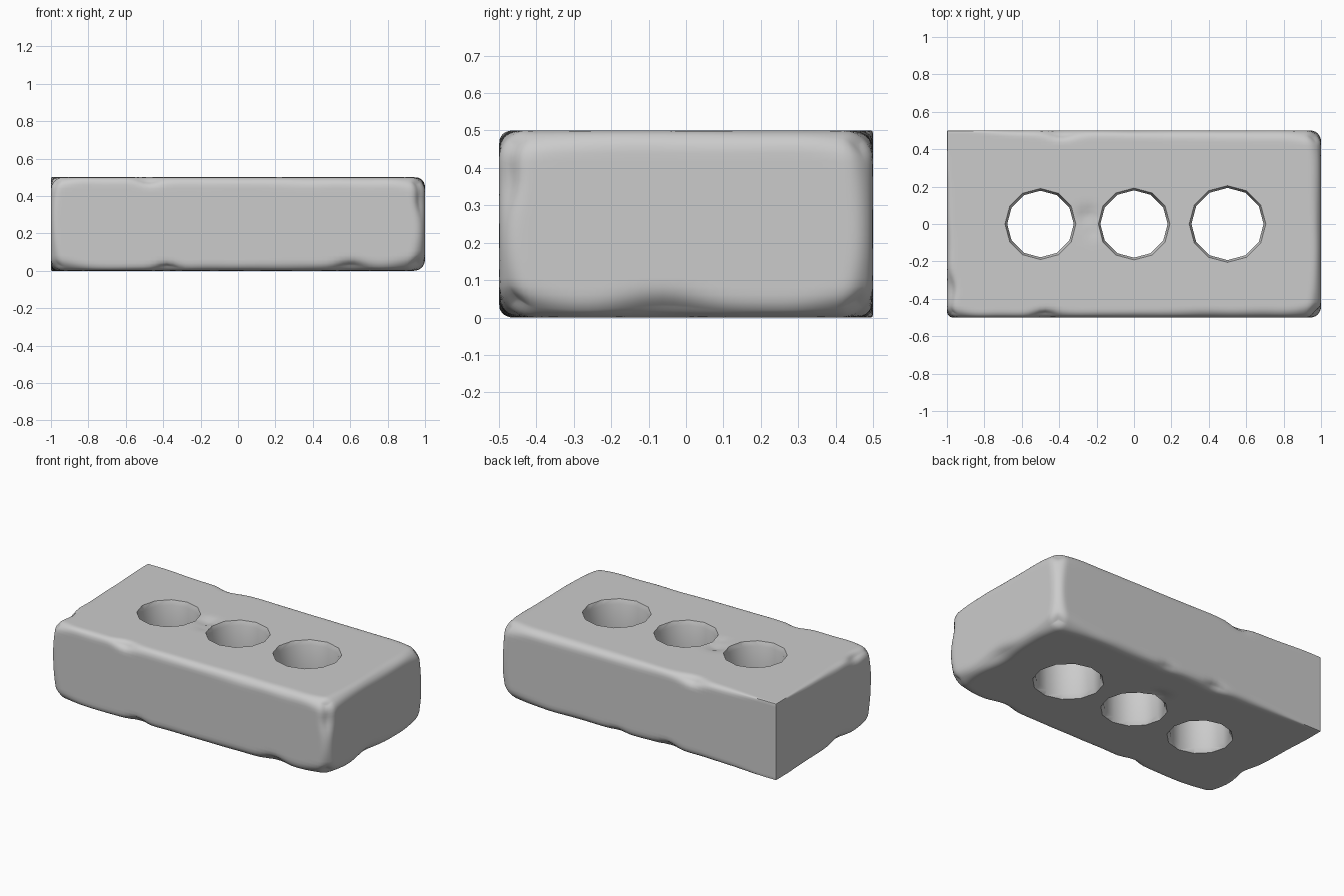
import bpy, bmesh, math
from mathutils import Vector, noise

if "Cube" in bpy.data.objects:
    bpy.data.objects.remove(bpy.data.objects["Cube"])

HALF = Vector((1.0, 0.5, 0.25))
COUNT = (76, 44, 22)

# Edge chips: x, y, z (centred), spread, extra edge radius
CHIPS = [
    (-0.48, -0.5, 0.25, 0.06, 0.05), (-0.39, 0.5, 0.25, 0.07, 0.05),
    (-0.38, -0.5, -0.25, 0.06, 0.06), (0.60, -0.5, -0.25, 0.08, 0.06),
    (-0.22, 0.5, -0.25, 0.06, 0.05), (0.15, 0.5, -0.25, 0.05, 0.03),
    (1.0, -0.05, -0.25, 0.12, 0.05), (-1.0, -0.17, -0.25, 0.09, 0.05),
    (-1.0, -0.34, 0.25, 0.07, 0.06), (1.0, -0.5, 0.12, 0.07, 0.05),
    (1.0, -0.5, 0.25, 0.10, 0.04), (1.0, -0.5, -0.25, 0.13, 0.06),
    (1.0, 0.5, -0.25, 0.14, 0.05), (1.0, 0.5, 0.25, 0.11, 0.04),
    (-1.0, -0.5, -0.25, 0.12, 0.05), (-1.0, -0.5, 0.25, 0.12, 0.04),
]
# Shallow dents in the faces beside the holes: centre, spread, depth
DENTS = [(-0.25, 0.04, 0.25, 0.045, 0.02), (-0.22, -0.04, 0.25, 0.03, 0.012),
         (0.0, 0.21, -0.25, 0.05, 0.02)]


def falloff(p, q, spread):
    return math.exp(-((p - Vector(q)).length / spread) ** 2)


def edge_radius(p):
    """Worn edge radius: rounder at the right, crisp at the back left corner."""
    r = 0.045 + 0.012 * p.x + 0.014 * noise.noise(p * 4.0)
    for c in CHIPS:
        r += c[4] * falloff(p, c[:3], c[3])
    crisp = math.exp(-(math.hypot(p.x + 1, p.y - 0.5) / 0.3) ** 2)
    return max(0.006, r * (1 - 0.9 * crisp))


def wear(p):
    r = edge_radius(p)
    core = Vector([max(-h + r, min(h - r, v)) for v, h in zip(p, HALF)])
    q = core + (p - core).normalized() * r
    for d in DENTS:
        q.z -= math.copysign(d[4], d[2]) * falloff(p, d[:3], d[3])
    return q


def spaced(axis):
    """Grid coordinates packed closer towards the edges."""
    out = []
    for i in range(COUNT[axis] + 1):
        t = 2 * i / COUNT[axis] - 1
        out.append(math.copysign(1 - (1 - abs(t)) ** 1.4, t) * HALF[axis])
    return out


def add_object(name, bm):
    mesh = bpy.data.meshes.new(name)
    bm.to_mesh(mesh)
    bm.free()
    obj = bpy.data.objects.new(name, mesh)
    bpy.context.collection.objects.link(obj)
    return obj


# Brick body: six gridded faces welded into a block, then worn
bm = bmesh.new()
for axis in range(3):
    a, b = (axis + 1) % 3, (axis + 2) % 3
    us, vs = spaced(a), spaced(b)
    for side in (-1, 1):
        rows = []
        for u in us:
            row = []
            for v in vs:
                p = Vector((0, 0, 0))
                p[axis], p[a], p[b] = side * HALF[axis], u, v
                row.append(bm.verts.new(p))
            rows.append(row)
        for i in range(len(us) - 1):
            for j in range(len(vs) - 1):
                quad = [rows[i][j], rows[i + 1][j], rows[i + 1][j + 1], rows[i][j + 1]]
                bm.faces.new(quad if side > 0 else quad[::-1])
bmesh.ops.remove_doubles(bm, verts=bm.verts, dist=1e-5)
for v in bm.verts:
    v.co = wear(v.co) + Vector((0, 0, HALF.z))
bmesh.ops.recalc_face_normals(bm, faces=bm.faces)
brick = add_object("brick", bm)

# Hole cutters: twelve-sided, slightly flared at both rims
for x, radius in ((-0.5, 0.178), (0.0, 0.18), (0.5, 0.193)):
    bm = bmesh.new()
    rings = []
    for z, r in ((-0.05, 0.016), (0.0, 0.016), (0.03, 0.0), (0.47, 0.0), (0.5, 0.012), (0.55, 0.012)):
        rings.append([bm.verts.new((x + (radius + r) * math.cos(k * math.pi / 6),
                                    (radius + r) * math.sin(k * math.pi / 6), z))
                      for k in range(12)])
    for lo, hi in zip(rings, rings[1:]):
        for k in range(12):
            n = (k + 1) % 12
            bm.faces.new((lo[k], lo[n], hi[n], hi[k]))
    bm.faces.new(rings[0][::-1])
    bm.faces.new(rings[-1])
    cutter = add_object("hole_cutter", bm)
    cutter.hide_render = True
    cutter.hide_set(True)
    mod = brick.modifiers.new("hole", 'BOOLEAN')
    mod.operation = 'DIFFERENCE'
    mod.solver = 'EXACT'
    mod.object = cutter

# Bake the holes, remove the cutters and shade smooth
bpy.context.view_layer.objects.active = brick
brick.select_set(True)
for mod in list(brick.modifiers):
    bpy.ops.object.modifier_apply(modifier=mod.name)
for obj in list(bpy.data.objects):
    if obj.name.startswith("hole_cutter"):
        bpy.data.objects.remove(obj)
bpy.ops.object.shade_smooth_by_angle(angle=math.radians(40))
